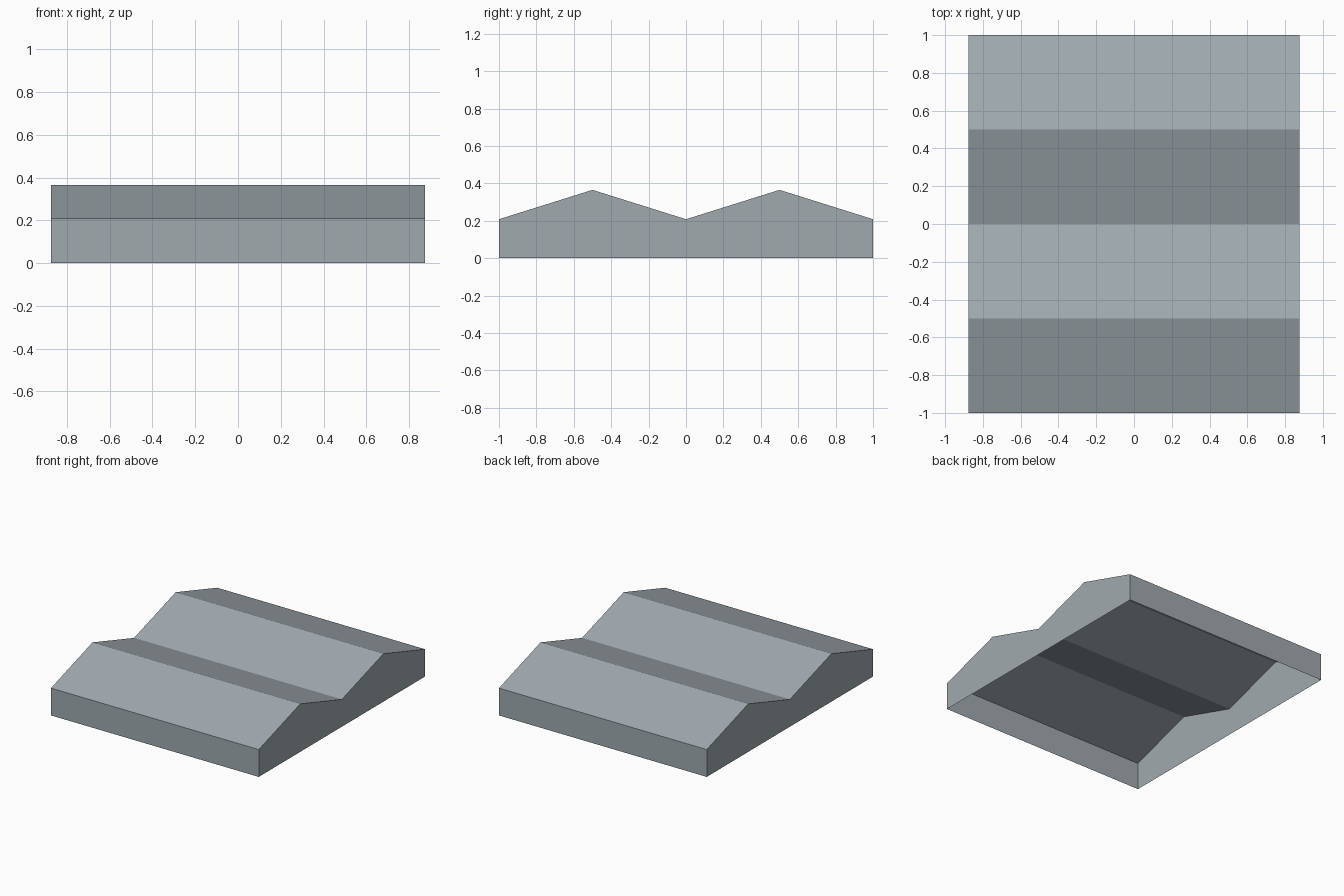
import bpy
import bmesh

if "Cube" in bpy.data.objects:
    bpy.data.objects.remove(bpy.data.objects["Cube"])

HALF_X = 0.875
EAVE, RIDGE = 0.208, 0.365

grey = bpy.data.materials.new("slate grey")
grey.diffuse_color = (0.35, 0.40, 0.43, 1)
grey.use_nodes = True
grey.node_tree.nodes["Principled BSDF"].inputs["Base Color"].default_value = grey.diffuse_color

# Side profile: ground, eave, ridge, valley, ridge, eave, ground
profile = [(-1, 0), (-1, EAVE), (-0.5, RIDGE), (0, EAVE),
           (0.5, RIDGE), (1, EAVE), (1, 0)]

bm = bmesh.new()
left = [bm.verts.new((-HALF_X, y, z)) for y, z in profile]
right = [bm.verts.new((HALF_X, y, z)) for y, z in profile]

# Walls and roof slopes, left open underneath
for i in range(len(profile) - 1):
    bm.faces.new((left[i], right[i], right[i + 1], left[i + 1]))

# Gable ends
bm.faces.new(left)
bm.faces.new(right[::-1])

mesh = bpy.data.meshes.new("double_gable_roof")
bm.to_mesh(mesh)
bm.free()
mesh.materials.append(grey)
roof = bpy.data.objects.new("double_gable_roof", mesh)
bpy.context.collection.objects.link(roof)
